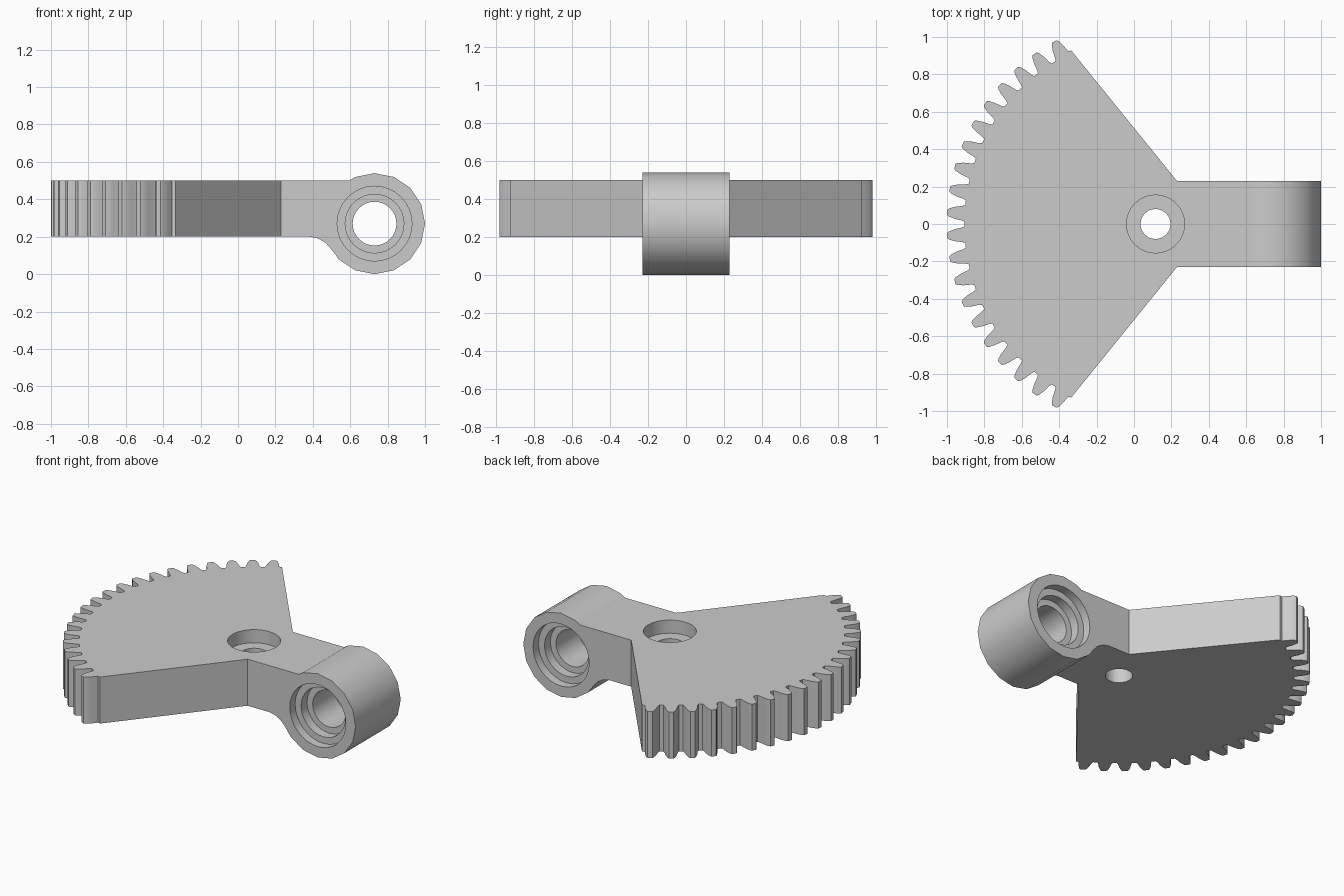
import bpy
import bmesh
from math import sin, cos, pi, radians, sqrt
from mathutils import Matrix, Vector

if "Cube" in bpy.data.objects:
    bpy.data.objects.remove(bpy.data.objects["Cube"])

PIVOT_X = 0.115             # centre of the gear sector and its bore
RING_X, RING_Z = 0.73, 0.27  # centre of the cross ring
RING_R = 0.27
HALF_W = 0.23               # half width of the arm
Z0, Z1 = 0.2, 0.5           # plate bottom and top

grey = bpy.data.materials.new("light grey")
grey.use_nodes = True
grey.diffuse_color = (0.6, 0.6, 0.6, 1)
grey.node_tree.nodes["Principled BSDF"].inputs["Base Color"].default_value = (0.6, 0.6, 0.6, 1)


def finish(bm, name):
    bmesh.ops.recalc_face_normals(bm, faces=bm.faces)
    mesh = bpy.data.meshes.new(name)
    bm.to_mesh(mesh)
    bm.free()
    obj = bpy.data.objects.new(name, mesh)
    mesh.materials.append(grey)
    bpy.context.collection.objects.link(obj)
    return obj


def prism(name, points, offset):
    """Extrude a closed outline of 3D points along an offset."""
    bm = bmesh.new()
    face = bm.faces.new([bm.verts.new(p) for p in points])
    new = bmesh.ops.extrude_face_region(bm, geom=[face])["geom"]
    bmesh.ops.translate(bm, vec=offset, verts=[v for v in new if isinstance(v, bmesh.types.BMVert)])
    return finish(bm, name)


def stepped_cutter(name, profile, matrix, sides):
    """Solid of revolution about local z, from (radius, height) pairs."""
    bm = bmesh.new()
    rings = [[bm.verts.new((r * cos(2 * pi * i / sides), r * sin(2 * pi * i / sides), h))
              for i in range(sides)] for r, h in profile]
    for a, b in zip(rings, rings[1:]):
        for i in range(sides):
            j = (i + 1) % sides
            bm.faces.new((a[i], a[j], b[j], b[i]))
    bm.faces.new(rings[0])
    bm.faces.new(rings[-1])
    bmesh.ops.transform(bm, matrix=matrix, verts=bm.verts)
    obj = finish(bm, name)
    obj.hide_render = True
    return obj


def combine(target, other, operation):
    mod = target.modifiers.new(operation.title(), "BOOLEAN")
    mod.operation = operation
    mod.solver = "EXACT"
    mod.object = other
    bpy.context.view_layer.objects.active = target
    bpy.ops.object.modifier_apply(modifier=mod.name)
    bpy.data.objects.remove(other)


# Toothed sector: twenty teeth between two slanted sides
TEETH, PITCH = 20, radians(6.42)
flank = [(1.022, 0.045), (1.036, 0.039), (1.075, 0.032), (1.105, 0.022), (1.116, 0.014)]
tooth = [(r, -w) for r, w in flank] + [(r, w) for r, w in reversed(flank)]
rim = []
for n in range(TEETH):
    mid = (n - (TEETH - 1) / 2) * PITCH
    for r, w in tooth:
        a = mid + w / r
        rim.append((PIVOT_X - r * cos(a), r * sin(a), Z0))
rim[0] = (-0.335, -0.927, Z0)
rim[-1] = (-0.335, 0.927, Z0)
outline = rim + [(HALF_W, HALF_W, Z0), (HALF_W, -HALF_W, Z0)]
body = prism("toothed_sector_lever", outline, (0, 0, Z1 - Z0))

# Arm running into the sixteen-sided ring, with a fillet underneath
ring = []
for k in range(-6, 6):
    a = k * pi / 8
    ring.append((RING_X + RING_R * cos(a), RING_Z + RING_R * sin(a)))
side = [(0.1, Z0), (0.385, Z0), (0.43, 0.19), (0.468, 0.167), (0.5, 0.132), (0.539, 0.079)]
side += ring + [(0.595, Z1), (0.1, Z1)]
arm = prism("arm", [(x, -HALF_W, z) for x, z in side], (0, 2 * HALF_W, 0))
combine(body, arm, "UNION")

# Upright bore with a counterbore on top
bore = stepped_cutter("pivot_bore_cutter",
                      [(0.08, 0.1), (0.08, 0.415), (0.155, 0.415), (0.155, 0.6)],
                      Matrix.Translation((PIVOT_X, 0, 0)), 32)
combine(body, bore, "DIFFERENCE")

# Cross bore through the ring, stepped twice from both ends
half = [(0.2, 0.3), (0.2, 0.175), (0.157, 0.175), (0.157, 0.115), (0.117, 0.115)]
profile = [(r, -h) for r, h in half] + list(reversed(half))
cross = stepped_cutter("ring_bore_cutter", profile,
                       Matrix.Translation((RING_X, 0, RING_Z)) @ Matrix.Rotation(pi / 2, 4, "X"), 32)
combine(body, cross, "DIFFERENCE")

bpy.ops.object.select_all(action="DESELECT")
body.select_set(True)
bpy.context.view_layer.objects.active = body
bpy.ops.object.shade_smooth_by_angle(angle=radians(28))
